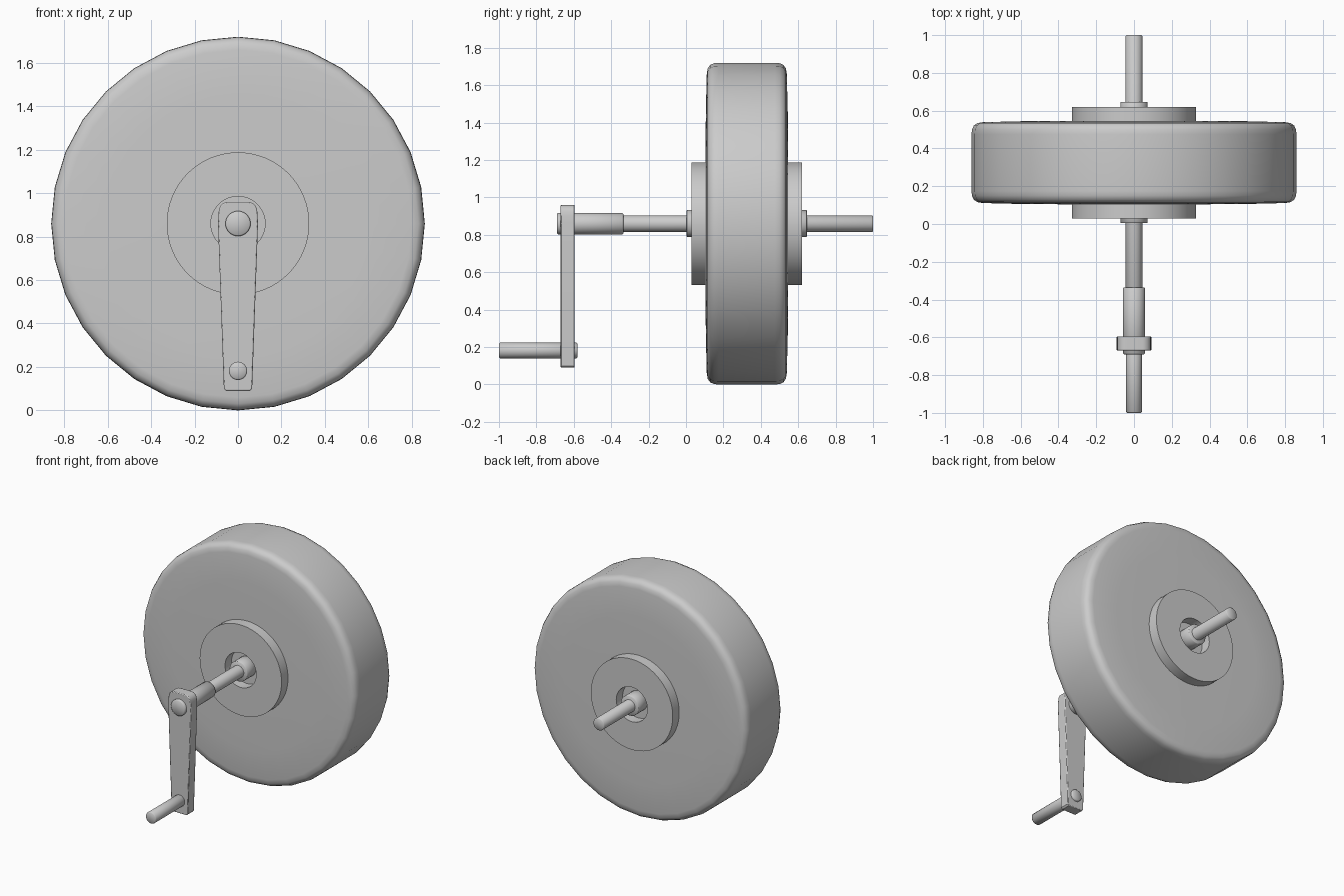
import bpy, bmesh, math

if "Cube" in bpy.data.objects:
    bpy.data.objects.remove(bpy.data.objects["Cube"])

CZ = 0.86  # axle height


def finish(name, bm, angle):
    bmesh.ops.remove_doubles(bm, verts=bm.verts, dist=1e-5)
    bmesh.ops.recalc_face_normals(bm, faces=bm.faces)
    me = bpy.data.meshes.new(name)
    bm.to_mesh(me)
    bm.free()
    ob = bpy.data.objects.new(name, me)
    bpy.context.collection.objects.link(ob)
    bpy.ops.object.select_all(action='DESELECT')
    ob.select_set(True)
    bpy.context.view_layer.objects.active = ob
    bpy.ops.object.shade_smooth_by_angle(angle=math.radians(angle))
    return ob


def lathe(name, profile, z=CZ, sides=32, closed=False, angle=35):
    """Spin a (radius, y) profile around a y-parallel axis at height z."""
    bm = bmesh.new()
    vs = [bm.verts.new((0, y, z + r)) for r, y in profile]
    edges = [bm.edges.new(p) for p in zip(vs, vs[1:])]
    if closed:
        edges.append(bm.edges.new((vs[-1], vs[0])))
    bmesh.ops.spin(bm, geom=vs + edges, cent=(0, 0, z), axis=(0, 1, 0),
                   angle=math.tau, steps=sides)
    return finish(name, bm, angle)


def rod(name, r, y0, y1, z=CZ, bevel=0.006, sides=32):
    return lathe(name, [(0, y0), (r - bevel, y0), (r, y0 + bevel),
                        (r, y1 - bevel), (r - bevel, y1), (0, y1)], z, sides, angle=50)


# Wheel: 32-sided drum with rounded shoulders
MID = 0.325
half = [(0, 0.222), (0.33, 0.221), (0.60, 0.219), (0.80, 0.214),
        (0.830, 0.209), (0.848, 0.196), (0.858, 0.175), (0.860, 0.150)]
lathe("wheel", [(r, MID - w) for r, w in half] +
      [(r, MID + w) for r, w in reversed(half)], angle=60)

# Hub rings with open centre, and bearing collars, on both sides
for side, s in (("front", -1), ("back", 1)):
    a, b = MID + s * 0.21, MID + s * 0.295
    lathe(side + "_hub_ring", [(0.125, a), (0.328, a), (0.328, b), (0.125, b)],
          sides=64, closed=True)
    rod(side + "_collar", 0.072, *sorted((MID + s * 0.2, MID + s * 0.321)), bevel=0.003)

# Axle and crank sleeve
rod("axle", 0.044, -0.62, 1.0, bevel=0.004)
rod("crank_sleeve", 0.058, -0.69, -0.335)

# Crank arm: tapered plate with rounded upper end
right = [(0.055, 0.09), (0.065, 0.10), (0.092, 0.86), (0.090, 0.90)]
right += [(0.045 + 0.044 * math.cos(t), 0.915 + 0.045 * math.sin(t))
          for t in [math.radians(d) for d in (15, 35, 55, 75, 90)]]
outline = right + [(-x, z) for x, z in reversed(right)]
bm = bmesh.new()
face = bm.faces.new([bm.verts.new((x, -0.67, z)) for x, z in outline])
ext = bmesh.ops.extrude_face_region(bm, geom=[face])
bmesh.ops.translate(bm, vec=(0, 0.075, 0),
                    verts=[v for v in ext["geom"] if isinstance(v, bmesh.types.BMVert)])
arm = finish("crank_arm", bm, 35)
bev = arm.modifiers.new("edge_bevel", 'BEVEL')
bev.width = 0.005
bev.segments = 2
bev.limit_method = 'ANGLE'
bev.angle_limit = math.radians(60)

# Handle grip, its end showing behind the arm
rod("handle", 0.042, -1.0, -0.58, z=0.182)
